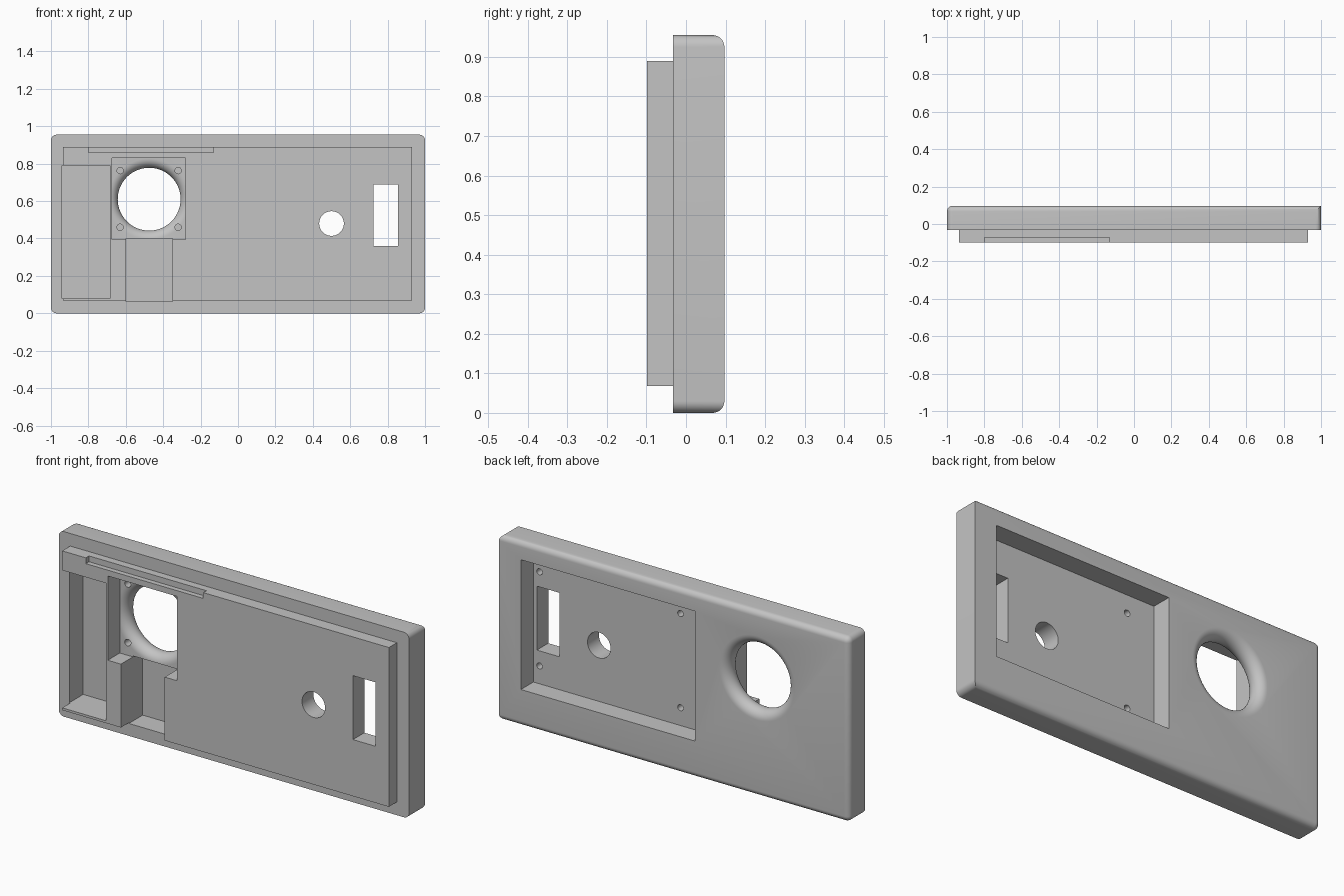
import bpy, bmesh, math
from mathutils import Vector, Matrix

cube = bpy.data.objects.get("Cube")
if cube:
    bpy.data.objects.remove(cube, do_unlink=True)

grey = bpy.data.materials.new("plain grey")
grey.use_nodes = True
COLOUR = (0.55, 0.55, 0.55, 1)
grey.diffuse_color = COLOUR
grey.node_tree.nodes["Principled BSDF"].inputs["Base Color"].default_value = COLOUR


def finish(bm, name):
    bmesh.ops.recalc_face_normals(bm, faces=bm.faces)
    mesh = bpy.data.meshes.new(name)
    bm.to_mesh(mesh)
    bm.free()
    mesh.materials.append(grey)
    obj = bpy.data.objects.new(name, mesh)
    bpy.context.collection.objects.link(obj)
    return obj


def box_mesh(x, y, z):
    bm = bmesh.new()
    bmesh.ops.create_cube(bm, size=1)
    for v in bm.verts:
        v.co = Vector([(a + b) / 2 + c * (b - a) for (a, b), c in zip((x, y, z), v.co)])
    return bm


def box(name, x, y, z):
    return finish(box_mesh(x, y, z), name)


def lathe(name, cx, cz, profile, steps=64):
    """Revolve (radius, y) points about an axis parallel to y."""
    bm = bmesh.new()
    verts = [bm.verts.new((r, y, 0)) for r, y in profile]
    edges = [bm.edges.new(pair) for pair in zip(verts, verts[1:])]
    bmesh.ops.spin(bm, geom=verts + edges, cent=(0, 0, 0), axis=(0, 1, 0),
                   angle=math.tau, steps=steps, use_duplicate=False)
    bmesh.ops.remove_doubles(bm, verts=bm.verts, dist=1e-5)
    bmesh.ops.translate(bm, verts=bm.verts, vec=(cx, 0, cz))
    return finish(bm, name)


def cylinder(name, cx, cz, radius, y0, y1, steps=48):
    return lathe(name, cx, cz, [(0, y0), (radius, y0), (radius, y1), (0, y1)], steps)


def combine(target, tool, operation="DIFFERENCE"):
    mod = target.modifiers.new(tool.name, "BOOLEAN")
    mod.operation, mod.object, mod.solver = operation, tool, "EXACT"
    bpy.context.view_layer.objects.active = target
    bpy.ops.object.modifier_apply(modifier=mod.name)
    bpy.data.objects.remove(tool, do_unlink=True)


FRONT, RIM, BACK = -0.098, -0.033, 0.097
OUT = FRONT - 0.05
SHELF, DEEP = 0.0, 0.08

# Outer plate: rounded corners and back edges, one back edge left sharp
bm = box_mesh((-1, 1), (RIM, BACK), (0, 0.955))
rounded = []
for e in bm.edges:
    a, b = (v.co for v in e.verts)
    mid = (a + b) / 2
    along_y = abs(a.y - b.y) > 0.01
    if along_y or (mid.y > 0.05 and mid.x < 0.9):
        rounded.append(e)
bmesh.ops.bevel(bm, geom=rounded, offset=0.03, offset_type="OFFSET",
                segments=8, profile=0.5, affect="EDGES")
panel = finish(bm, "enclosure_panel")

# Raised front block
combine(panel, box("raised_block", (-0.935, 0.93), (FRONT, 0.02), (0.068, 0.89)), "UNION")

# Front pockets: side bay, fan bay, lower bay and top groove
FAN_X, FAN_Z = (-0.675, -0.28), (0.395, 0.83)
combine(panel, box("side_bay", (-0.94, -0.685), (OUT, DEEP), (0.08, 0.79)))
combine(panel, box("fan_bay", FAN_X, (OUT, SHELF), FAN_Z))
combine(panel, box("lower_bay", (-0.6, -0.35), (OUT, DEEP), (0.064, 0.4)))
combine(panel, box("top_groove", (-0.8, -0.13), (OUT, -0.072), (0.86, 0.95)))

# Back recess
combine(panel, box("back_recess", (-0.12, 0.875), (-0.005, 0.2), (0.19, 0.86)))

# Window and round port through the panel
combine(panel, box("window", (0.725, 0.855), (OUT, 0.2), (0.36, 0.69)))
combine(panel, cylinder("round_port", 0.5, 0.48, 0.066, OUT, 0.2))

# Fan opening with rounded lips on both sides
CX, CZ, THROAT = -0.475, 0.61, 0.168
LIP = (BACK - SHELF) / 2
MID = SHELF + LIP


def lip(side):
    """Quarter-round lip, side is -1 for the front and +1 for the back."""
    arc = [(THROAT + LIP * (1 - math.cos(t)), MID + side * LIP * math.sin(t))
           for t in (i * math.pi / 16 for i in range(9))]
    start, end = MID - side * 0.01, MID + side * (LIP + 0.02)
    return ([(0, start), (THROAT, start)] + arc
            + [(THROAT + LIP, end), (0, end)])


front_lip = lathe("front_lip", CX, CZ, lip(-1), 96)
combine(front_lip, box("lip_limit", FAN_X, (-0.1, 0.2), FAN_Z), "INTERSECT")
combine(panel, front_lip)
combine(panel, lathe("back_lip", CX, CZ, lip(1), 96))

# Blind screw holes
for x in (-0.63, -0.32):
    for z in (0.46, 0.763):
        combine(panel, cylinder("fan_screw_hole", x, z, 0.017, -0.02, 0.05, 24))
for x in (0.035, 0.84):
    for z in (0.282, 0.768):
        combine(panel, cylinder("recess_screw_hole", x, z, 0.016, -0.06, 0.02, 24))

# Smooth curves, crisp edges
bpy.ops.object.select_all(action="DESELECT")
panel.select_set(True)
bpy.context.view_layer.objects.active = panel
bpy.ops.object.shade_smooth_by_angle(angle=math.radians(30))
